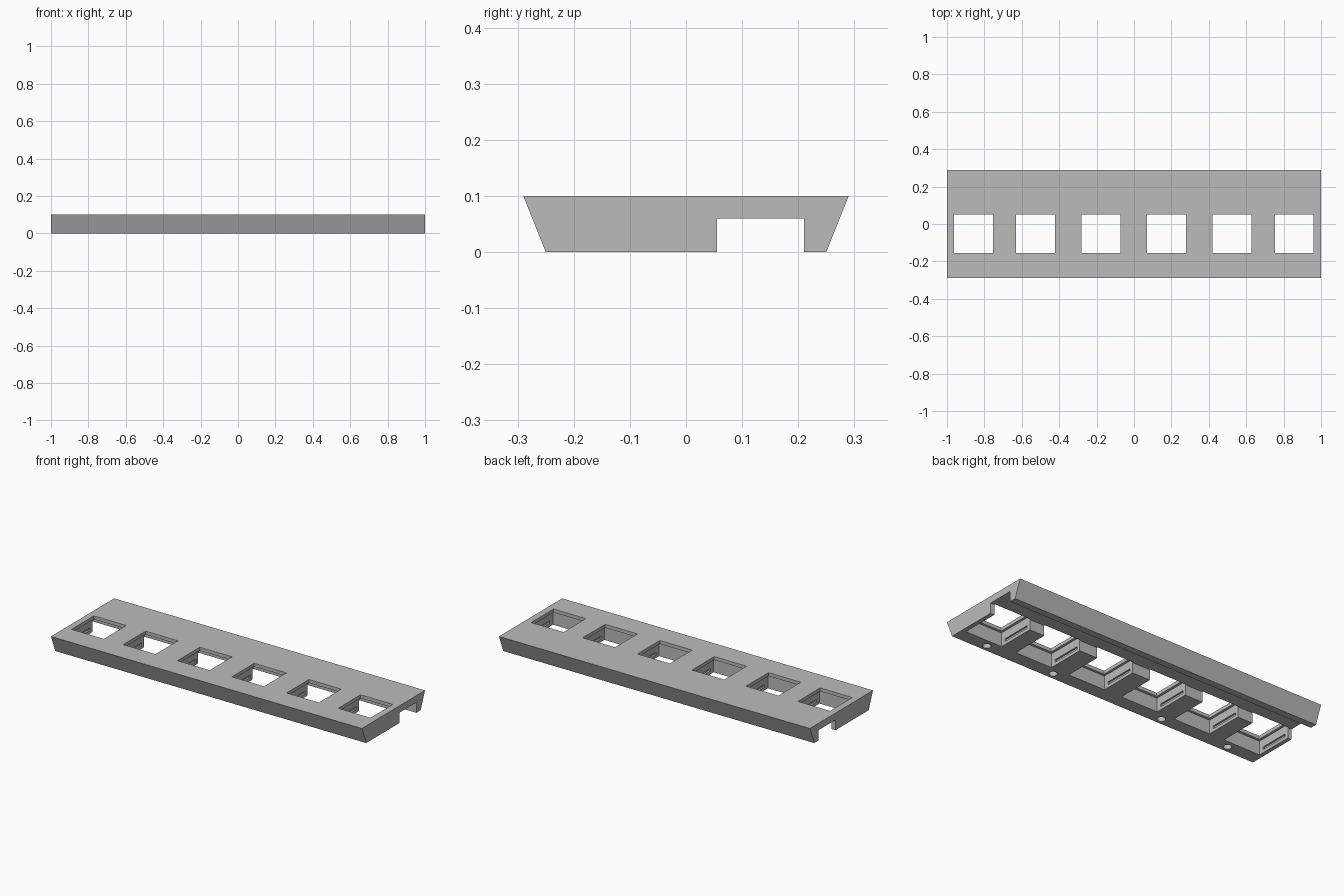
import bpy
import bmesh
from mathutils import Matrix, Vector

if "Cube" in bpy.data.objects:
    bpy.data.objects.remove(bpy.data.objects["Cube"], do_unlink=True)

grey = bpy.data.materials.new("plain_grey")
grey.use_nodes = True
colour = (0.5, 0.5, 0.5, 1)
grey.diffuse_color = colour
grey.node_tree.nodes["Principled BSDF"].inputs["Base Color"].default_value = colour


def make_object(name, bm):
    bmesh.ops.recalc_face_normals(bm, faces=bm.faces)
    mesh = bpy.data.meshes.new(name)
    bm.to_mesh(mesh)
    bm.free()
    mesh.materials.append(grey)
    obj = bpy.data.objects.new(name, mesh)
    bpy.context.collection.objects.link(obj)
    return obj


def cut(target, bm):
    """Subtract a temporary solid from the target."""
    cutter = make_object("cutter", bm)
    cutter.hide_render = True
    mod = target.modifiers.new("cut", "BOOLEAN")
    mod.operation = "DIFFERENCE"
    mod.solver = "EXACT"
    mod.object = cutter
    bpy.context.view_layer.objects.active = target
    bpy.ops.object.modifier_apply(modifier=mod.name)
    bpy.data.objects.remove(cutter, do_unlink=True)


def box(low, high):
    low, high = Vector(low), Vector(high)
    bm = bmesh.new()
    bmesh.ops.create_cube(bm, size=1, matrix=Matrix.Translation((low + high) / 2)
                          @ Matrix.Diagonal((*(high - low), 1)))
    return bm


# Plate: sloped profile with a cable channel, extruded along its length
profile = [(-0.25, 0), (0.055, 0), (0.055, 0.06), (0.21, 0.06), (0.21, 0),
           (0.25, 0), (0.29, 0.1), (-0.29, 0.1)]
bm = bmesh.new()
face = bm.faces.new([bm.verts.new((-1, y, z)) for y, z in profile])
ext = bmesh.ops.extrude_face_region(bm, geom=[face])
bmesh.ops.translate(bm, vec=(2, 0, 0),
                    verts=[v for v in ext["geom"] if isinstance(v, bmesh.types.BMVert)])
plate = make_object("plate", bm)

# Square openings with a thin top lip, a wider pocket below and side clip grooves
half, front, back = 0.104, -0.155, 0.05
for x in (-0.858, -0.526, -0.177, 0.173, 0.525, 0.857):
    wide = half + 0.014
    groove = wide + 0.01
    cut(plate, box((x - half, front, -0.1), (x + half, back, 0.2)))
    cut(plate, box((x - wide, front - 0.014, -0.1), (x + wide, 0.06, 0.08)))
    cut(plate, box((x - groove, -0.14, 0.018), (x + groove, 0.035, 0.034)))

# Blind round holes underneath, near the front edge
for x in (-0.8, -0.36, 0.36, 0.8):
    bm = bmesh.new()
    bmesh.ops.create_cone(bm, cap_ends=True, segments=24, radius1=0.022, radius2=0.022,
                          depth=0.12, matrix=Matrix.Translation((x, -0.213, 0)))
    cut(plate, bm)
